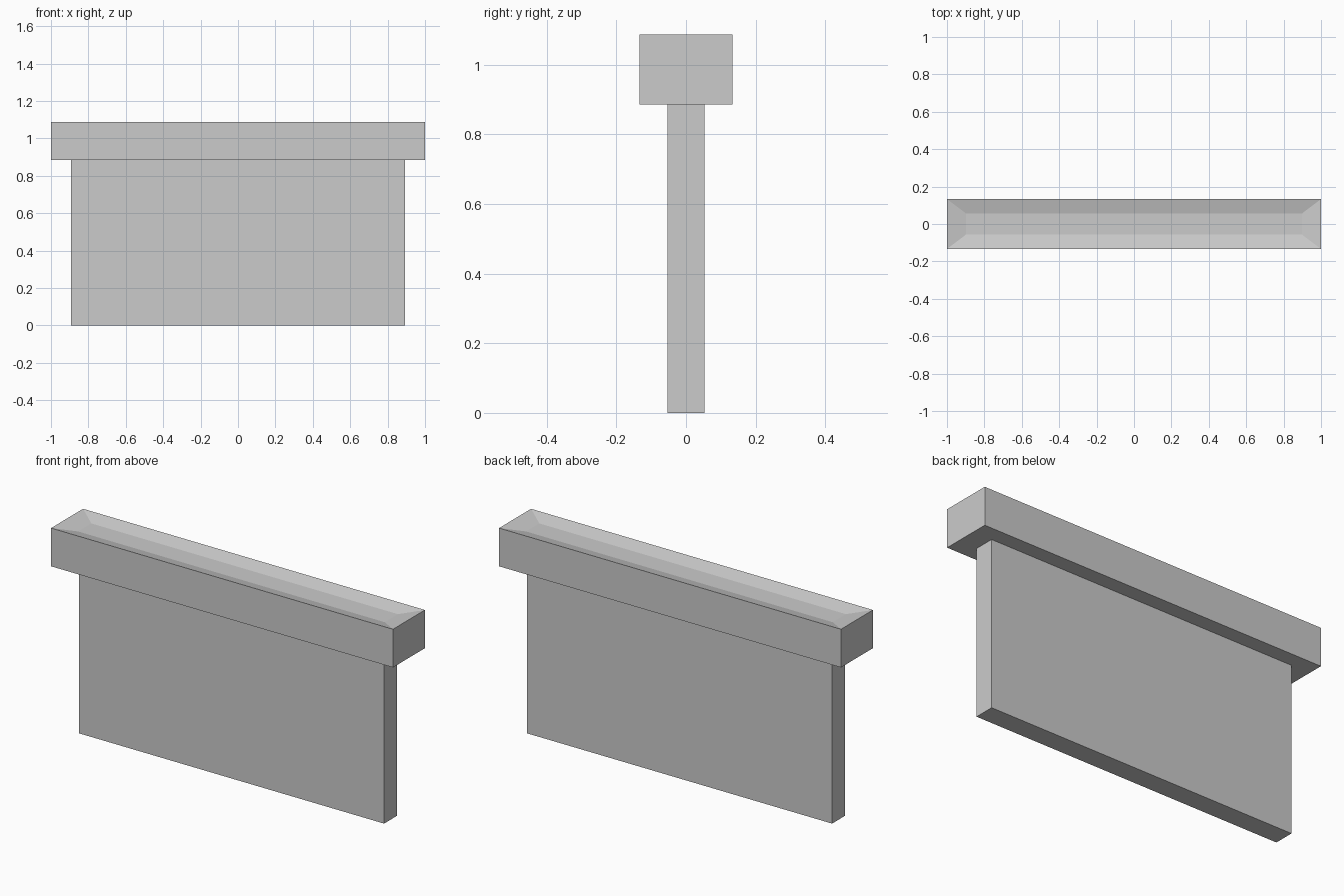
import bpy, bmesh

if "Cube" in bpy.data.objects:
    bpy.data.objects.remove(bpy.data.objects["Cube"])

# Rectangular rings from foot to dished top: half width, half depth, height
RINGS = [
    (0.892, 0.0535, 0.0),     # panel foot
    (0.892, 0.0535, 0.885),   # panel top
    (1.0, 0.1335, 0.885),     # cap underside
    (1.0, 0.1335, 1.087),     # cap rim
    (0.897, 0.0555, 1.067),   # shallow dish floor
]


def lofted_box(name, rings):
    bm = bmesh.new()
    loops = [[bm.verts.new((sx * x, sy * y, z))
              for sx, sy in ((-1, -1), (1, -1), (1, 1), (-1, 1))]
             for x, y, z in rings]
    for low, high in zip(loops, loops[1:]):
        for i in range(4):
            j = (i + 1) % 4
            bm.faces.new((low[i], low[j], high[j], high[i]))
    bm.faces.new(loops[0][::-1])
    bm.faces.new(loops[-1])
    bmesh.ops.recalc_face_normals(bm, faces=bm.faces)
    mesh = bpy.data.meshes.new(name)
    bm.to_mesh(mesh)
    bm.free()
    obj = bpy.data.objects.new(name, mesh)
    bpy.context.collection.objects.link(obj)
    return obj


# Thin upright panel with an overhanging, slightly dished cap
lofted_box("capped_wall_panel", RINGS)
